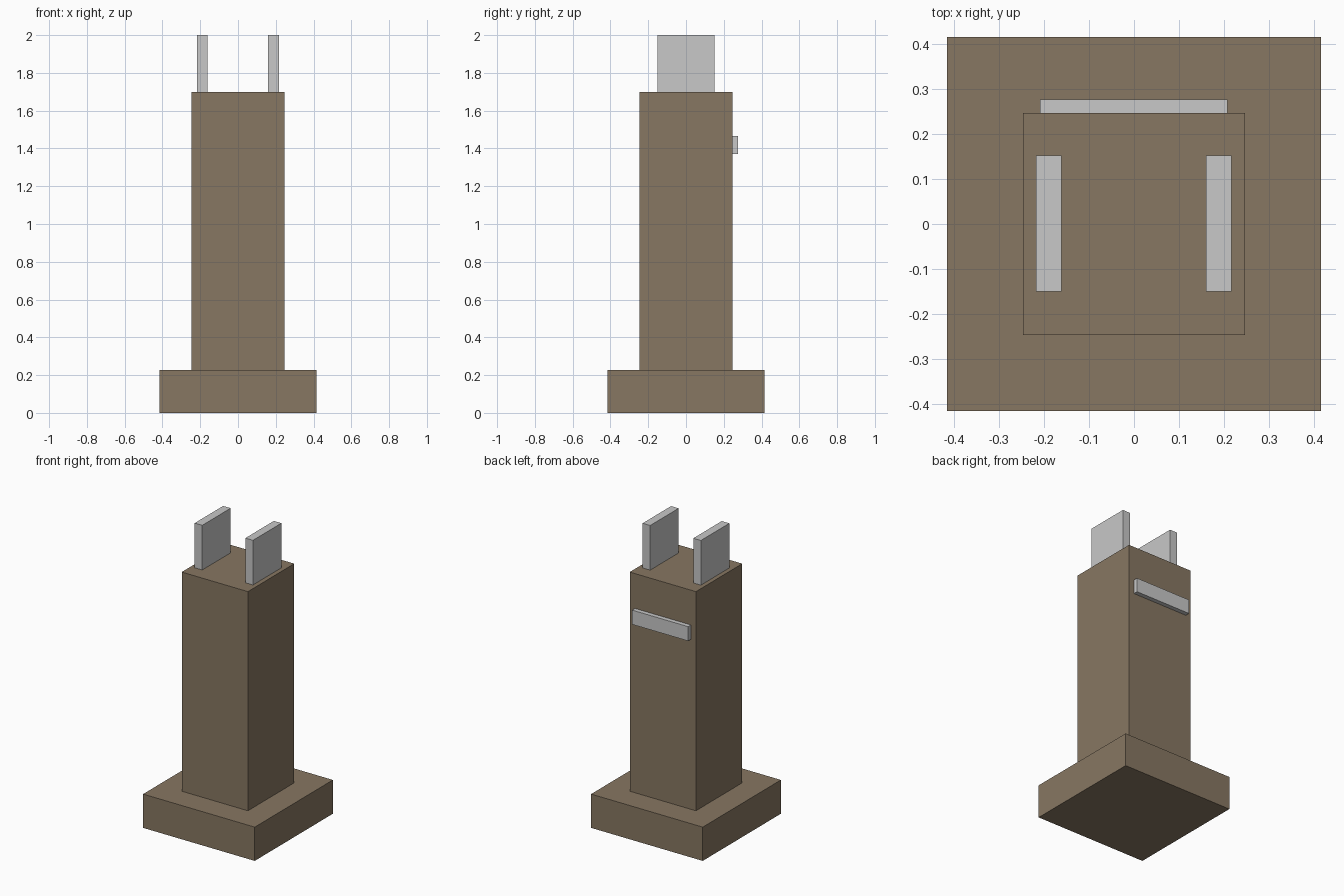
import bpy

if "Cube" in bpy.data.objects:
    bpy.data.objects.remove(bpy.data.objects["Cube"])


def material(name, rgb):
    m = bpy.data.materials.new(name)
    m.diffuse_color = (*rgb, 1.0)
    m.use_nodes = True
    m.node_tree.nodes["Principled BSDF"].inputs["Base Color"].default_value = m.diffuse_color
    return m


brown = material("brown", (0.242, 0.184, 0.122))
light_grey = material("light grey", (0.578, 0.578, 0.578))


def box(name, x, y, z, mat):
    """Box spanning the given (min, max) ranges."""
    spans = (x, y, z)
    bpy.ops.mesh.primitive_cube_add(size=1, location=[(a + b) / 2 for a, b in spans])
    ob = bpy.context.object
    ob.name = name
    ob.scale = [b - a for a, b in spans]
    bpy.ops.object.transform_apply(location=False, rotation=False, scale=True)
    ob.data.materials.append(mat)
    return ob


# Square footing and column
box("footing", (-0.415, 0.415), (-0.415, 0.415), (0, 0.227), brown)
box("column", (-0.246, 0.246), (-0.246, 0.246), (0.227, 1.70), brown)

# Pair of upright plates on top of the column
for side, x in (("left", -0.189), ("right", 0.188)):
    box(side + "_top_plate", (x - 0.028, x + 0.028), (-0.15, 0.152), (1.70, 2.0), light_grey)

# Horizontal plate on the back face
box("back_plate", (-0.209, 0.207), (0.246, 0.276), (1.37, 1.466), light_grey)
